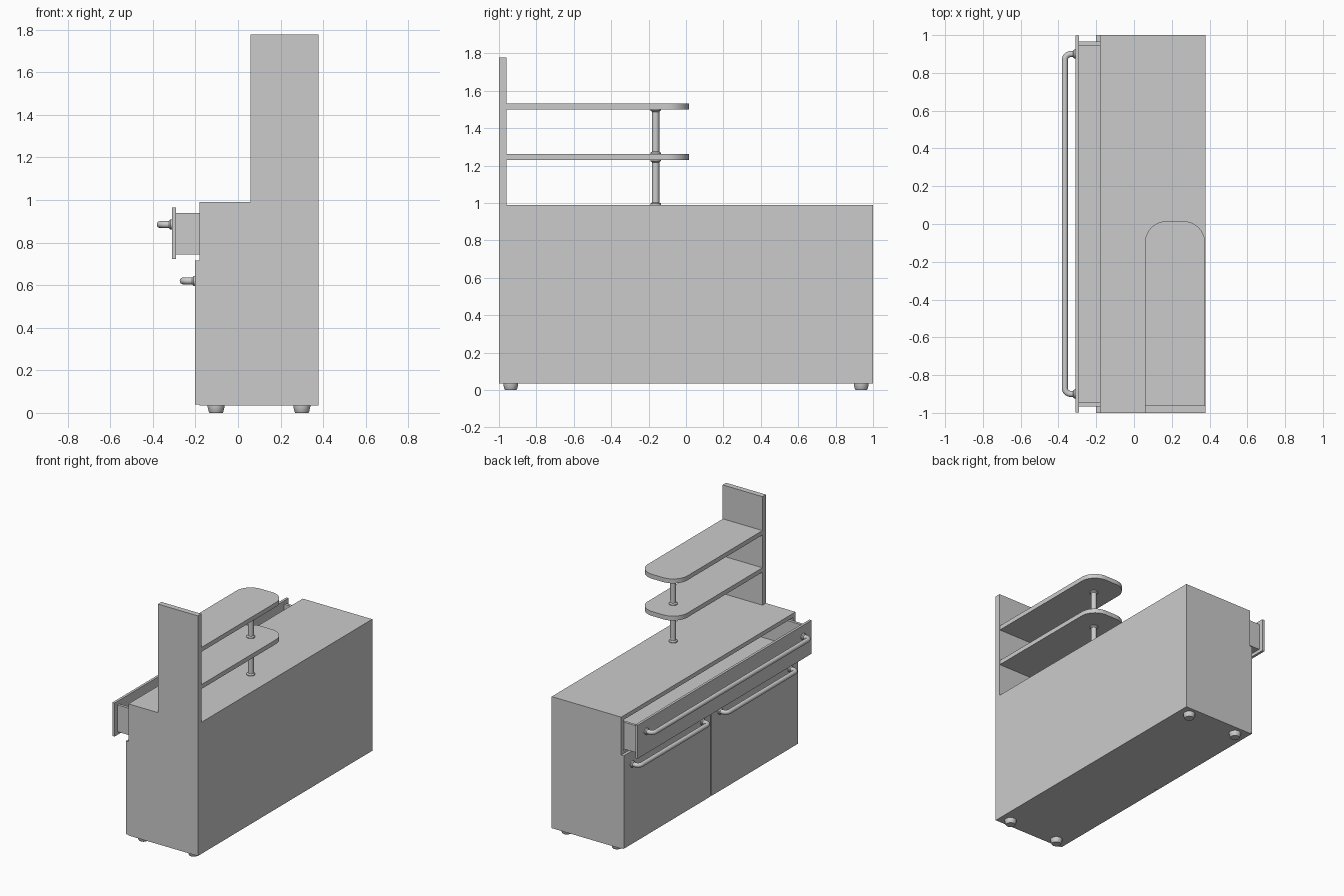
import bpy, bmesh, math
from mathutils import Matrix

if "Cube" in bpy.data.objects:
    bpy.data.objects.remove(bpy.data.objects["Cube"])


def finish(name, bm, smooth=False):
    bmesh.ops.recalc_face_normals(bm, faces=bm.faces)
    me = bpy.data.meshes.new(name)
    bm.to_mesh(me)
    bm.free()
    ob = bpy.data.objects.new(name, me)
    bpy.context.collection.objects.link(ob)
    if smooth:
        shade(ob)
    return ob


def shade(ob):
    bpy.ops.object.select_all(action='DESELECT')
    ob.select_set(True)
    bpy.context.view_layer.objects.active = ob
    bpy.ops.object.shade_smooth_by_angle(angle=math.radians(35))


def box(name, x, y, z):
    bm = bmesh.new()
    bmesh.ops.create_cube(bm, size=1)
    for v in bm.verts:
        v.co = [(a + b) / 2 + c * (b - a) for (a, b), c in zip((x, y, z), v.co)]
    return finish(name, bm)


def lathe(name, profile, matrix, n=32):
    # closed solid of revolution from (radius, height) points
    bm = bmesh.new()
    rings = [[bm.verts.new((r * math.cos(2 * math.pi * i / n),
                            r * math.sin(2 * math.pi * i / n), h))
              for i in range(n)] for r, h in profile]
    for a, b in zip(rings, rings[1:]):
        for i in range(n):
            j = (i + 1) % n
            bm.faces.new((a[i], a[j], b[j], b[i]))
    bm.faces.new(rings[0][::-1])
    bm.faces.new(rings[-1])
    bm.transform(matrix)
    return finish(name, bm, True)


def handle(name, face, reach, y0, y1, z, r=0.016):
    # bent tube standing off the panel, with a collar at each end
    c = 0.032
    xo = face - reach
    pts = [(face, y0)]
    for k in range(9):
        a = math.pi / 2 * k / 8
        pts.append((xo + c - c * math.sin(a), y0 + c - c * math.cos(a)))
    pts += [(x, y0 + y1 - y) for x, y in reversed(pts)]
    cu = bpy.data.curves.new(name, 'CURVE')
    cu.dimensions = '3D'
    cu.bevel_depth = r
    cu.bevel_resolution = 5
    sp = cu.splines.new('POLY')
    sp.points.add(len(pts) - 1)
    for p, (x, y) in zip(sp.points, pts):
        p.co = (x, y, z, 1)
    ob = bpy.data.objects.new(name, cu)
    bpy.context.collection.objects.link(ob)
    bpy.ops.object.select_all(action='DESELECT')
    ob.select_set(True)
    bpy.context.view_layer.objects.active = ob
    bpy.ops.object.convert(target='MESH')
    shade(bpy.context.object)
    for i, y in enumerate((y0, y1)):
        m = Matrix.Translation((face, y, z)) @ Matrix.Rotation(-math.pi / 2, 4, 'Y')
        lathe(f"{name}_collar_{i + 1}", [(0.023, 0), (0.023, 0.008), (0.017, 0.014)], m)


# cabinet carcass
XF, XB, T = -0.18, 0.378, 0.03
box("cabinet_top", (XF, XB), (-1, 1), (0.96, 0.99))
box("cabinet_bottom", (XF, XB), (-1, 1), (0.035, 0.065))
box("cabinet_back", (XB - 0.02, XB), (-1 + T, 1 - T), (0.065, 0.96))
for s, n in ((-1, "right"), (1, "left")):
    box(f"cabinet_side_{n}", (XF, XB), sorted((s, s * (1 - T))), (0.065, 0.96))
box("drawer_rail", (XF, XB - 0.02), (-1 + T, 1 - T), (0.70, 0.73))

# doors and their handles
for s, n in ((-1, "right"), (1, "left")):
    box(f"door_{n}", (-0.201, XF), sorted((s * 0.006, s)), (0.04, 0.715))
    y0, y1 = sorted((s * 0.10, s * 0.905))
    handle(f"door_handle_{n}", -0.201, 0.057, y0, y1, 0.62)

# open drawer
DB = 0.24
box("drawer_front", (-0.31, -0.292), (-0.998, 0.998), (0.722, 0.965))
box("drawer_floor", (-0.292, DB), (-0.966, 0.966), (0.745, 0.765))
box("drawer_back", (DB - 0.02, DB), (-0.946, 0.946), (0.765, 0.94))
for s, n in ((-1, "right"), (1, "left")):
    box(f"drawer_side_{n}", (-0.292, DB), sorted((s * 0.946, s * 0.966)), (0.765, 0.94))
handle("drawer_handle", -0.31, 0.056, -0.9, 0.9, 0.885)

# tall end panel
box("end_panel", (0.058, XB), (-1, -0.96), (0.99, 1.778))

# shelves with rounded free ends
for i, (z0, z1) in enumerate(((1.23, 1.262), (1.50, 1.532))):
    x0, x1, ye, rx, ry = 0.058, XB - 0.002, 0.015, 0.115, 0.115
    pts = [(x0, -0.96), (x1, -0.96)]
    for cx, a0 in ((x1 - rx, 0), (x0 + rx, 90)):
        for k in range(13):
            a = math.radians(a0 + 90 * k / 12)
            pts.append((cx + rx * math.cos(a), ye - ry + ry * math.sin(a)))
    bm = bmesh.new()
    f = bm.faces.new([bm.verts.new((x, y, z0)) for x, y in pts])
    ext = bmesh.ops.extrude_face_region(bm, geom=[f])["geom"]
    for v in ext:
        if isinstance(v, bmesh.types.BMVert):
            v.co.z = z1
    finish(f"shelf_{i + 1}", bm, True)

# shelf posts with a flange at each end
for i, (a, b) in enumerate(((0.99, 1.23), (1.262, 1.50))):
    prof = [(0.028, a), (0.028, a + 0.006), (0.019, a + 0.013),
            (0.019, b - 0.013), (0.028, b - 0.006), (0.028, b)]
    lathe(f"shelf_post_{i + 1}", prof, Matrix.Translation((0.217, -0.162, 0)))

# tapered feet
for x in (-0.103, 0.30):
    for y in (-0.937, 0.937):
        lathe("foot", [(0.031, 0), (0.034, 0.004), (0.04, 0.03), (0.04, 0.035)],
              Matrix.Translation((x, y, 0)))
